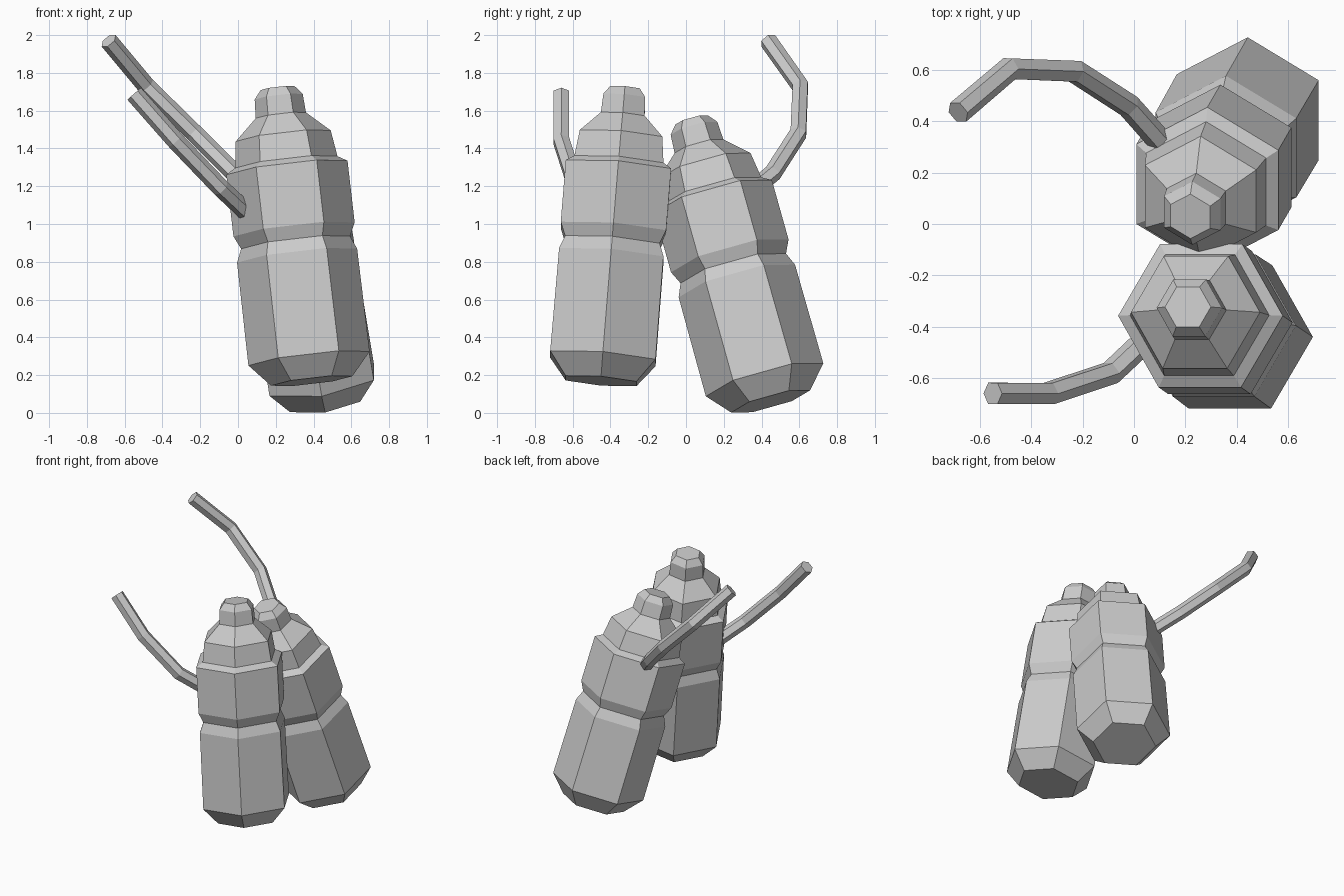
import bpy, bmesh
from math import cos, sin, pi
from mathutils import Vector

cube = bpy.data.objects.get("Cube")
if cube:
    bpy.data.objects.remove(cube, do_unlink=True)

grey = bpy.data.materials.new("plain grey")
grey.use_nodes = True
COLOUR = (0.6, 0.6, 0.6, 1)
grey.diffuse_color = COLOUR
grey.node_tree.nodes["Principled BSDF"].inputs["Base Color"].default_value = COLOUR

SIDES = 6
# Tank outline: distance along the axis from the lower rim, radius
PROFILE = [(-0.12, 0.217), (0, 0.323), (0.55, 0.32), (0.62, 0.29), (0.69, 0.323),
           (1.02, 0.323), (1.05, 0.273), (1.19, 0.253), (1.30, 0.134),
           (1.40, 0.128), (1.446, 0.09)]


def add_object(name, data):
    obj = bpy.data.objects.new(name, data)
    bpy.context.collection.objects.link(obj)
    data.materials.append(grey)
    return obj


def tank(name, base, top, corner):
    """Six-sided lathed bottle leaning from base to top, one corner towards 'corner'."""
    base, corner = Vector(base), Vector(corner)
    axis = (Vector(top) - base).normalized()
    u = (corner - Vector((0, 0, corner.dot(axis) / axis.z))).normalized()
    v = axis.cross(u)
    bm = bmesh.new()
    rings = []
    for s, r in PROFILE:
        angles = [2 * pi * i / SIDES for i in range(SIDES)]
        rings.append([bm.verts.new(base + axis * s + (u * cos(a) + v * sin(a)) * r)
                      for a in angles])
    for low, high in zip(rings, rings[1:]):
        for i in range(SIDES):
            j = (i + 1) % SIDES
            bm.faces.new((low[i], low[j], high[j], high[i]))
    bm.faces.new(rings[0][::-1])
    bm.faces.new(rings[-1])
    mesh = bpy.data.meshes.new(name)
    bm.to_mesh(mesh)
    bm.free()
    add_object(name, mesh)


def hose(name, points):
    """Six-sided bent tube with closed ends."""
    curve = bpy.data.curves.new(name, "CURVE")
    curve.dimensions = "3D"
    curve.bevel_depth = 0.048
    curve.bevel_resolution = 1
    curve.use_fill_caps = True
    spline = curve.splines.new("POLY")
    spline.points.add(len(points) - 1)
    for p, co in zip(spline.points, points):
        p.co = (*co, 1)
    spline.use_smooth = False
    add_object(name, curve)


# Leaning tanks
tank("front_tank", (0.376, -0.44, 0.288), (0.21, -0.323, 1.72), (1, 0, 0))
tank("back_tank", (0.443, 0.416, 0.175), (0.22, 0.03, 1.55), (0, 1, 0))

# Hoses
hose("front_hose", [(0.08, -0.42, 1.03), (-0.09, -0.58, 1.19),
                    (-0.33, -0.66, 1.44), (-0.55, -0.66, 1.69)])
hose("back_hose", [(0.14, 0.28, 1.12), (-0.02, 0.46, 1.27), (-0.23, 0.595, 1.48),
                   (-0.485, 0.605, 1.73), (-0.685, 0.435, 1.97)])
